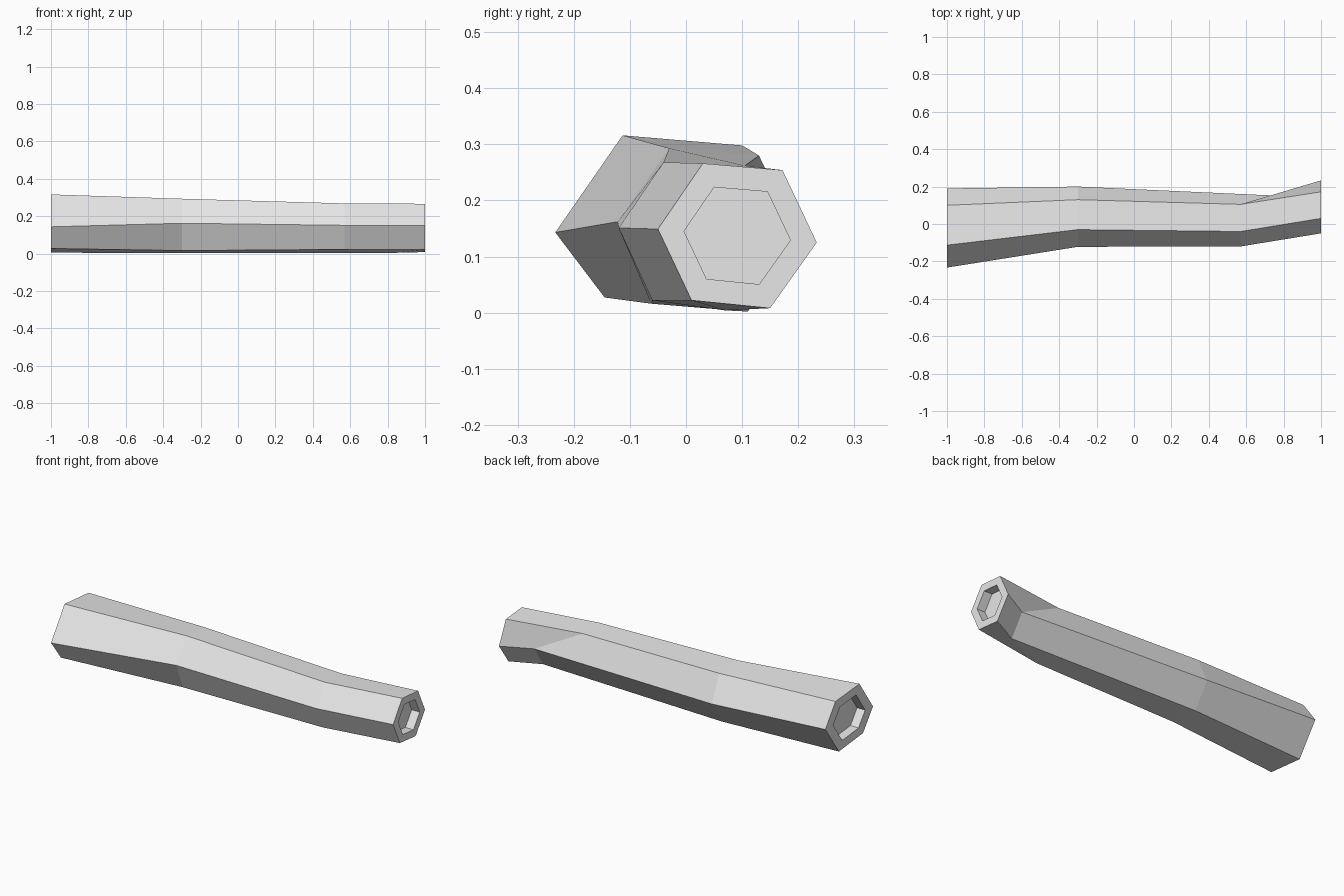
import bpy
import bmesh
from mathutils import Vector

cube = bpy.data.objects.get("Cube")
if cube:
    bpy.data.objects.remove(cube, do_unlink=True)

grey = bpy.data.materials.new("plain grey")
grey.use_nodes = True
colour = (0.8, 0.8, 0.8, 1)
grey.diffuse_color = colour
grey.node_tree.nodes["Principled BSDF"].inputs["Base Color"].default_value = colour


def ring(x, *yz):
    return [Vector((x, y, z)) for y, z in yz]


# Six-sided cross-sections: front, top front, top back, back, bottom back, bottom front
sections = [
    ring(-1, (-.233, .143), (-.113, .316), (.10, .298), (.19, .175), (.07, .005), (-.145, .027)),
    ring(-.3, (-.122, .162), (-.03, .293), (.13, .28), (.20, .135), (.11, .002), (-.062, .016)),
    ring(.57, (-.12, .151), (-.04, .268), (.105, .262), (.148, .12), (.07, .004), (-.06, .022)),
    ring(1, (-.05, .149), (.03, .266), (.172, .254), (.233, .125), (.15, .008), (.01, .022)),
]
# The inside of the last bend is pulled toward the end
for i in (3, 4):
    sections[2][i].x = .84


def recess(section, inward):
    """Loops for the rim and the floor of a shallow hollow in an end."""
    centre = sum(section, Vector()) / len(section)
    rim = [centre.lerp(p, .67) for p in section]
    floor = [p + Vector((inward, 0, 0)) for p in rim]
    return rim, floor


start_rim, start_floor = recess(sections[0], .05)
end_rim, end_floor = recess(sections[-1], -.05)
loops = [start_floor, start_rim] + sections + [end_rim, end_floor]

# Skin the loops, then close both hollow floors
bm = bmesh.new()
rows = [[bm.verts.new(p) for p in loop] for loop in loops]
for a, b in zip(rows, rows[1:]):
    for i in range(6):
        j = (i + 1) % 6
        bm.faces.new((a[i], a[j], b[j], b[i]))
bm.faces.new(rows[0])
bm.faces.new(rows[-1])
bmesh.ops.recalc_face_normals(bm, faces=bm.faces)

mesh = bpy.data.meshes.new("log")
bm.to_mesh(mesh)
bm.free()
mesh.materials.append(grey)
log = bpy.data.objects.new("log", mesh)
bpy.context.collection.objects.link(log)
